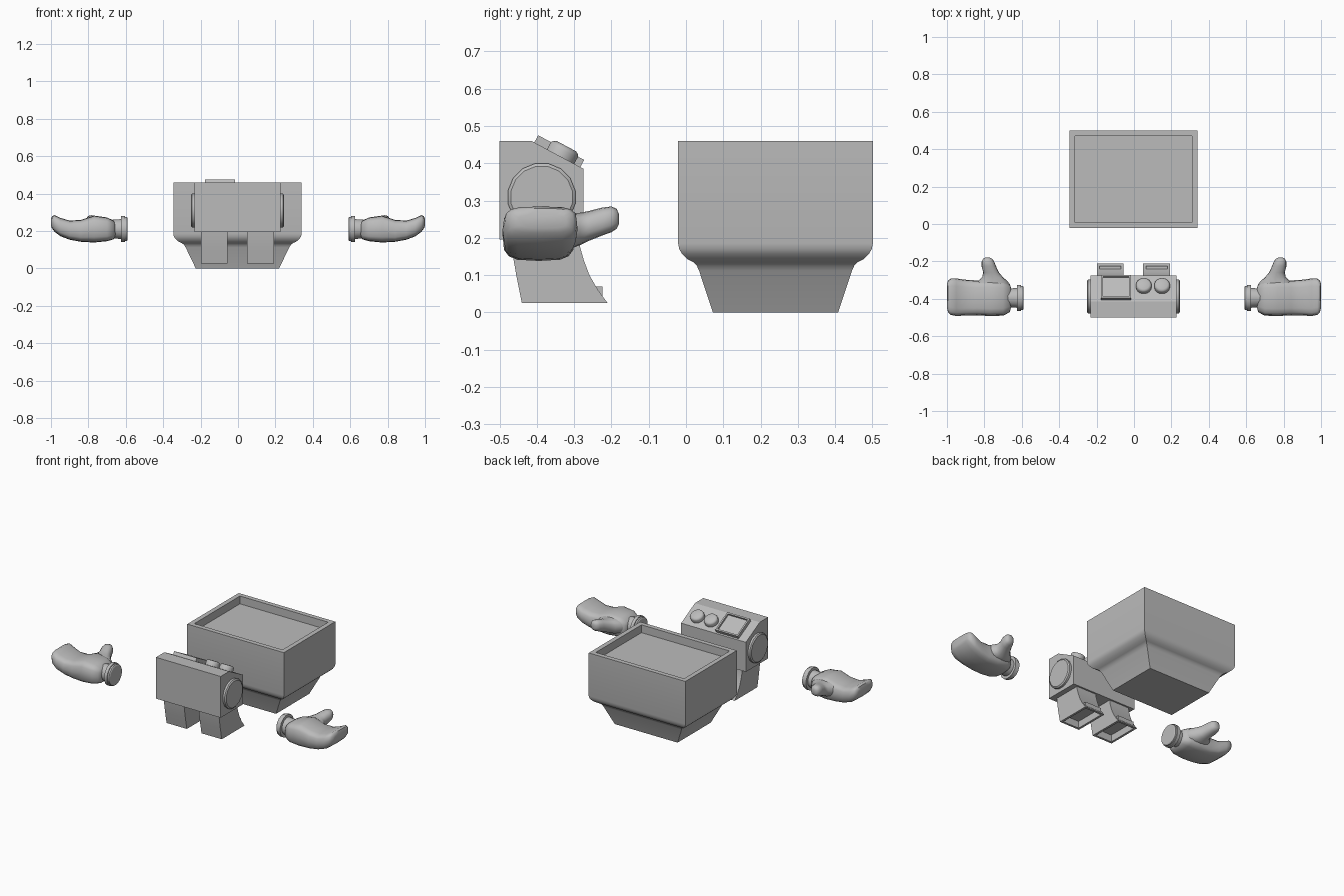
import bpy, bmesh, math
from mathutils import Matrix, Vector

if "Cube" in bpy.data.objects:
    bpy.data.objects.remove(bpy.data.objects["Cube"])

CX = -0.003  # centre line of head and torso

grey = bpy.data.materials.new("plain grey")
grey.diffuse_color = (0.5, 0.5, 0.5, 1)
grey.use_nodes = True
grey.node_tree.nodes["Principled BSDF"].inputs["Base Color"].default_value = grey.diffuse_color


def finish(name, bm, smooth=None, mirror=False):
    """Turn a bmesh into a named object with optional smoothing and mirroring."""
    bmesh.ops.recalc_face_normals(bm, faces=bm.faces[:])
    me = bpy.data.meshes.new(name)
    bm.to_mesh(me)
    bm.free()
    me.materials.append(grey)
    ob = bpy.data.objects.new(name, me)
    bpy.context.collection.objects.link(ob)
    if smooth:
        bpy.ops.object.select_all(action='DESELECT')
        ob.select_set(True)
        bpy.context.view_layer.objects.active = ob
        bpy.ops.object.shade_smooth_by_angle(angle=math.radians(smooth))
    if mirror:
        ob.modifiers.new("mirror", 'MIRROR')
    return ob


def loft(rings):
    """Skin a list of point rings and cap both ends; returns bmesh and caps."""
    bm = bmesh.new()
    vs = [[bm.verts.new(p) for p in r] for r in rings]
    n = len(vs[0])
    for a, b in zip(vs, vs[1:]):
        for i in range(n):
            bm.faces.new((a[i], a[(i + 1) % n], b[(i + 1) % n], b[i]))
    return bm, bm.faces.new(vs[0][::-1]), bm.faces.new(vs[-1])


def recess(bm, face, wall, depth):
    """Inset a face and push it inwards."""
    bmesh.ops.recalc_face_normals(bm, faces=bm.faces[:])
    bmesh.ops.inset_region(bm, faces=[face], thickness=wall)
    n = face.normal.copy()
    inner = bmesh.ops.extrude_discrete_faces(bm, faces=[face])['faces'][0]
    bmesh.ops.translate(bm, verts=inner.verts[:], vec=-n * depth)


def rect(cx, cy, hx, hy, z):
    return [(cx + sx * hx, cy + sy * hy, z)
            for sx, sy in ((-1, -1), (1, -1), (1, 1), (-1, 1))]


def extrude_x(profile, x0, x1):
    return loft([[(x, y, z) for y, z in profile] for x in (x0, x1)])


def turned(profile, centre, sides, axis):
    """Stacked discs from (offset, radius) pairs along the x axis or z axis."""
    rings = []
    for t, r in profile:
        ring = []
        for i in range(sides):
            a = 2 * math.pi * (i + 0.5) / sides
            c, s = r * math.cos(a), r * math.sin(a)
            ring.append(Vector(centre) + Vector((t, c, s) if axis == 'x' else (c, s, t)))
        rings.append(ring)
    return loft(rings)[0]


# Head: box flowing through a rounded shoulder into a tapered neck, tray on top
head = [(0.12, 0.093, 0), (0.066, 0.056, 0.112), (0.058, 0.05, 0.125),
        (0.046, 0.04, 0.135), (0.028, 0.024, 0.143), (0.012, 0.01, 0.157),
        (0.003, 0.003, 0.17), (0, 0, 0.185), (0, 0, 0.46)]
bm, _, top = loft([rect(CX, 0.24, 0.343 - ix, 0.261 - iy, z) for ix, iy, z in head])
recess(bm, top, 0.042, 0.05)
finish("head", bm, 32)

# Torso with a sloping control face
bm, _, _ = extrude_x([(-0.5, 0.195), (-0.5, 0.46), (-0.415, 0.46),
                      (-0.275, 0.385), (-0.275, 0.195)], CX - 0.23, CX + 0.23)
finish("torso", bm)

# Shoulder discs
for side, label in ((-1, "left"), (1, "right")):
    prof = [(side * t, r) for t, r in ((0.2, 0.092), (0.243, 0.092), (0.249, 0.084))]
    finish(label + "_shoulder_disc", turned(prof, (CX, -0.387, 0.309), 16, 'x'), 30)

# Control panel and buttons, laid on the slope
slope = (Matrix.Translation((CX, -0.345, 0.4225))
         @ Matrix.Rotation(-math.atan2(0.075, 0.14), 4, 'X'))
bm, _, top = loft([rect(-0.093, 0, 0.08, 0.07, z) for z in (-0.01, 0.022)])
recess(bm, top, 0.014, 0.012)
bm.transform(slope)
finish("control_panel", bm)
for i, x in enumerate((0.055, 0.153)):
    bm = turned([(-0.01, 0.042), (0.02, 0.042), (0.027, 0.039), (0.032, 0.03)],
                (x, 0.01, 0), 20, 'z')
    bm.transform(slope)
    finish("button_%d" % (i + 1), bm, 40)

# Legs: flared backwards, hollow at the foot
leg = [(-0.44, -0.21, 0.025), (-0.447, -0.236, 0.06), (-0.455, -0.259, 0.1),
       (-0.462, -0.274, 0.14), (-0.467, -0.284, 0.175), (-0.47, -0.286, 0.2)]
for side, label in ((-1, "left"), (1, "right")):
    bm, foot, _ = loft([rect(CX + side * 0.124, (a + b) / 2, 0.072, (b - a) / 2, z)
                        for a, b, z in leg])
    recess(bm, foot, 0.02, 0.045)
    finish(label + "_leg", bm, 30)


def oval(u, v, power, n=16):
    """Points of a rounded rectangle with half sizes u and v."""
    out = []
    for i in range(n):
        a = 2 * math.pi * i / n
        c, s = math.cos(a), math.sin(a)
        out.append((math.copysign(abs(c) ** power, c) * u,
                    math.copysign(abs(s) ** power, s) * v))
    return out


# Palm with fingers curling upwards: x, y range, z range
palm = [(0.655, -0.44, -0.35, 0.175, 0.235), (0.665, -0.472, -0.32, 0.155, 0.255),
        (0.70, -0.49, -0.303, 0.145, 0.272), (0.77, -0.492, -0.298, 0.138, 0.282),
        (0.84, -0.488, -0.302, 0.142, 0.259), (0.90, -0.489, -0.298, 0.153, 0.255),
        (0.95, -0.492, -0.291, 0.172, 0.270), (0.98, -0.486, -0.292, 0.195, 0.284),
        (0.994, -0.472, -0.302, 0.213, 0.279), (1.0, -0.45, -0.32, 0.226, 0.262)]
bm, _, _ = loft([[(x, (y0 + y1) / 2 + p, (z0 + z1) / 2 + q)
                  for p, q in oval((y1 - y0) / 2, (z1 - z0) / 2, 0.55)]
                 for x, y0, y1, z0, z1 in palm])
finish("palm", bm, 50, True)

# Thumb: y, x range, z range
thumb = [(-0.36, 0.665, 0.86, 0.16, 0.265), (-0.31, 0.672, 0.84, 0.17, 0.266),
         (-0.285, 0.70, 0.812, 0.18, 0.267), (-0.26, 0.722, 0.806, 0.192, 0.272),
         (-0.225, 0.738, 0.815, 0.206, 0.281), (-0.20, 0.748, 0.814, 0.215, 0.284),
         (-0.186, 0.758, 0.807, 0.224, 0.278), (-0.18, 0.772, 0.797, 0.236, 0.264)]
bm, _, _ = loft([[((x0 + x1) / 2 + p, y, (z0 + z1) / 2 + q)
                  for p, q in oval((x1 - x0) / 2, (z1 - z0) / 2, 0.85)]
                 for y, x0, x1, z0, z1 in thumb])
finish("thumb", bm, 50, True)

# Wrist: cuff disc and narrow neck
bm = turned([(0.59, 0.06), (0.594, 0.066), (0.604, 0.066), (0.605, 0.071), (0.625, 0.071),
             (0.626, 0.054), (0.68, 0.05)], (0, -0.395, 0.21), 16, 'x')
finish("wrist", bm, 30, True)
